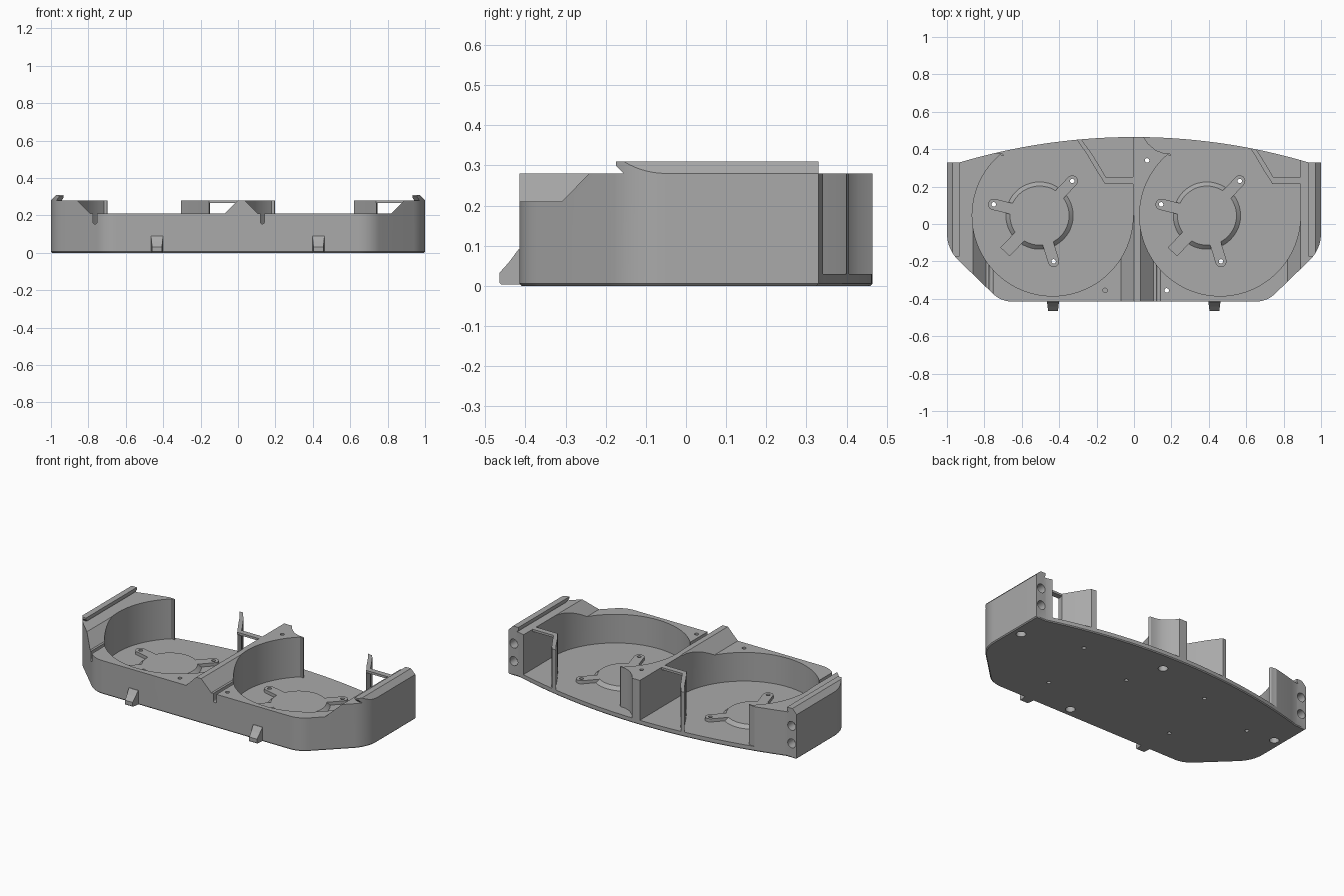
import bpy, bmesh, math
from mathutils import Vector

cube = bpy.data.objects.get("Cube")
if cube:
    bpy.data.objects.remove(cube, do_unlink=True)

grey = bpy.data.materials.new("mid_grey")
grey.use_nodes = True
COLOUR = (0.4, 0.4, 0.4, 1)
grey.diffuse_color = COLOUR
grey.node_tree.nodes["Principled BSDF"].inputs["Base Color"].default_value = COLOUR


def loft(name, rings):
    """Closed solid through rings of matching points."""
    bm = bmesh.new()
    loops = [[bm.verts.new(p) for p in ring] for ring in rings]
    n = len(loops[0])
    for a, b in zip(loops, loops[1:]):
        for i in range(n):
            j = (i + 1) % n
            bm.faces.new((a[i], a[j], b[j], b[i]))
    bm.faces.new(loops[0][::-1])
    bm.faces.new(loops[-1])
    bmesh.ops.recalc_face_normals(bm, faces=bm.faces)
    mesh = bpy.data.meshes.new(name)
    bm.to_mesh(mesh)
    bm.free()
    mesh.materials.append(grey)
    ob = bpy.data.objects.new(name, mesh)
    bpy.context.collection.objects.link(ob)
    return ob


def prism(name, pts, lo, hi, axis="z"):
    """Extrude a 2D profile along an axis."""
    place = {"z": lambda a, b, t: (a, b, t),
             "y": lambda a, b, t: (a, t, b),
             "x": lambda a, b, t: (t, a, b)}[axis]
    return loft(name, [[place(a, b, t) for a, b in pts] for t in (lo, hi)])


def arc(cx, cy, r, start, end, n=24):
    angles = [math.radians(start + (end - start) * i / n) for i in range(n + 1)]
    return [(cx + r * math.cos(a), cy + r * math.sin(a)) for a in angles]


def disc(cx, cy, r, n=24):
    return arc(cx, cy, r, 0, 360, n)[:-1]


def boolean(target, tools, operation="DIFFERENCE"):
    """Apply each tool to the target, then delete the tool."""
    for tool in tools:
        tool.hide_render = True
        mod = target.modifiers.new("bool", "BOOLEAN")
        mod.object, mod.operation, mod.solver = tool, operation, "EXACT"
        bpy.context.view_layer.objects.active = target
        bpy.ops.object.modifier_apply(modifier=mod.name)
        bpy.data.objects.remove(tool, do_unlink=True)


def smooth(ob, angle=28):
    bpy.ops.object.select_all(action="DESELECT")
    ob.select_set(True)
    bpy.context.view_layer.objects.active = ob
    bpy.ops.object.shade_smooth_by_angle(angle=math.radians(angle))


# Plan outline: bowed back, straight ends, chamfered front corners
R_BACK = 3.27
sweep = math.degrees(math.asin(0.93 / R_BACK))
half = arc(0, 0.465 - R_BACK, R_BACK, 90, 90 - sweep, 20) + [(1, 0.33)]
half += arc(0.8, -0.05, 0.2, 0, -45, 10)
half += arc(0.65, -0.265, 0.15, -45, -90, 10)
outline = half + [(-x, y) for x, y in reversed(half[1:])]


def scaled(z, inset):
    return [(x * (1 - inset), y * (1 - 2 * inset), z) for x, y in outline]


body = loft("housing", [scaled(0, 0.006), scaled(0.006, 0), scaled(0.31, 0)])

FLOOR, TOP, LOW = 0.03, 0.28, 0.21
CENTRES = (-0.435, 0.46)
CY, RAD = 0.045, 0.43
cutters = []

# Two volute chambers, open at the back
for cx in CENTRES:
    pts = arc(cx, CY, RAD, 131, 360, 72)
    pts += [(cx + RAD, 0.6), (cx - 0.43, 0.6), (cx - 0.42, 0.48)]
    pts += [(cx - 0.385, 0.43), (cx - 0.345, 0.395), (cx - 0.305, 0.38), (cx - 0.27, 0.377)]
    pts += arc(cx - 0.272, 0.368, 0.009, 80, -30, 5)
    cutters.append(prism("chamber_cut", pts, FLOOR, 0.6))

# Top surface between the rails, in front of them, and their outer slopes
rail = [(0.942, TOP), (0.933, 0.295), (0.933, 0.4)]
cutters.append(prism("top_cut", rail + [(-x, z) for x, z in reversed(rail)], -0.6, 0.6, "y"))
cutters.append(prism("front_top_cut", [(-0.6, TOP), (-0.155, TOP), (-0.175, 0.3),
                                       (-0.175, 0.4), (-0.6, 0.4)], -1.1, 1.1, "x"))
for s in (-1, 1):
    slope = [(s * 1.1, TOP), (s, TOP), (s * 0.967, 0.313), (s * 0.967, 0.4), (s * 1.1, 0.4)]
    cutters.append(prism("rail_cut", slope, -0.6, 0.6, "y"))

# Lowered front rims with sloped ends, and a cable slot beside each
for left, right in ((-0.86, 0.0), (0.035, 0.89)):
    rim = [(left - 0.02, 0.3), (left + 0.07, LOW), (right - 0.07, LOW), (right + 0.02, 0.3)]
    cutters.append(prism("rim_cut", rim, -0.6, CY, "y"))
    sx = left + 0.095
    slot = arc(sx, 0.165, 0.011, 180, 360, 8) + [(sx + 0.011, 0.3), (sx - 0.011, 0.3)]
    cutters.append(prism("slot_cut", slot, -0.6, -0.2, "y"))

# Screw sockets in the ends and the underside
for s in (-1, 1):
    for z in (0.09, 0.2):
        cutters.append(prism("end_socket_cut", disc(s * 0.965, z, 0.028), 0.27, 0.4, "y"))
    cutters.append(prism("base_socket_cut", disc(s * 0.94, 0.12, 0.028), -0.1, 0.06))
for x, y in ((0.07, 0.34), (0.175, -0.355)):
    cutters.append(prism("base_socket_cut", disc(x, y, 0.028), -0.1, 0.06))
for x, y in ((0.07, 0.34), (-0.155, -0.355), (0.175, -0.355)):
    cutters.append(prism("pin_cut", disc(x, y, 0.012, 16), 0.04, 0.4))

boolean(body, cutters)

HX, HY = -0.07, 0.045
ARMS = ((0.175, 0.185), (-0.245, 0.06), (0.075, -0.245))
for side, cx in zip(("right", "left"), CENTRES):
    hx = cx + HX
    # Raised motor seat with a tapered rim
    seat = loft(side + "_motor_seat", [[(x, y, z) for x, y in disc(hx, HY, r, 48)]
                for r, z in ((0.18, FLOOR - 0.005), (0.18, FLOOR), (0.158, FLOOR + 0.02))])
    # Mounting arms with round ends, plus a square cable arm
    arms, holes = [], []
    for dx, dy in ARMS:
        a = math.degrees(math.atan2(dy, dx))
        pts = arc(hx + dx, HY + dy, 0.03, a - 90, a + 90, 12)
        pts += arc(hx + dx * 0.4, HY + dy * 0.4, 0.03, a + 90, a - 90, 1)
        arms.append(prism("arm", pts, FLOOR - 0.005, FLOOR + 0.02))
        holes.append(prism("arm_hole", disc(hx + dx, HY + dy, 0.012, 16), -0.1, 0.2))
    d = Vector((-0.185, -0.195)).normalized()
    n = Vector((-d.y, d.x)) * 0.034
    pts = [Vector((hx, HY)) + d * t + n * s for t, s in ((0.1, 1), (0.268, 1), (0.268, -1), (0.1, -1))]
    arms.append(prism("cable_arm", pts, FLOOR - 0.005, FLOOR + 0.02))
    boolean(seat, arms, "UNION")
    for hole in holes:
        copy = hole.copy()
        copy.data = hole.data.copy()
        bpy.context.collection.objects.link(copy)
        boolean(body, [copy])
    boolean(seat, holes)
    smooth(seat)

    # Curved outlet vane, trimmed to the bowed back, with its top bar
    inner = [(0.28, 0.215), (0.238, 0.28), (0.185, 0.37), (0.13, 0.45), (0.07, 0.53)]
    outer = [(0.10, 0.53), (0.155, 0.45), (0.21, 0.375), (0.262, 0.29), (0.285, 0.25)]
    vane = prism(side + "_outlet_vane", [(cx + x, y) for x, y in inner + outer], FLOOR - 0.005, TOP)
    boolean(vane, [prism("vane_trim", outline, -0.1, 0.5)], "INTERSECT")
    smooth(vane)
    bar = [(cx + 0.279, 0.215), (cx + 0.435, 0.215), (cx + 0.435, 0.25), (cx + 0.279, 0.25)]
    prism(side + "_outlet_bar", bar, 0.266, TOP)

    # Front latch: tapered wedge
    lx = -0.433 if side == "right" else 0.43
    wedge = [(-0.40, 0.09), (-0.418, 0.09), (-0.44, 0.06), (-0.465, 0.032),
             (-0.465, 0.008), (-0.46, 0.003), (-0.40, 0.003)]
    loft(side + "_front_latch", [[(lx + s * (0.032 + (y + 0.418) * 0.12), y, z)
                                  for y, z in wedge] for s in (-1, 1)])

smooth(body)
